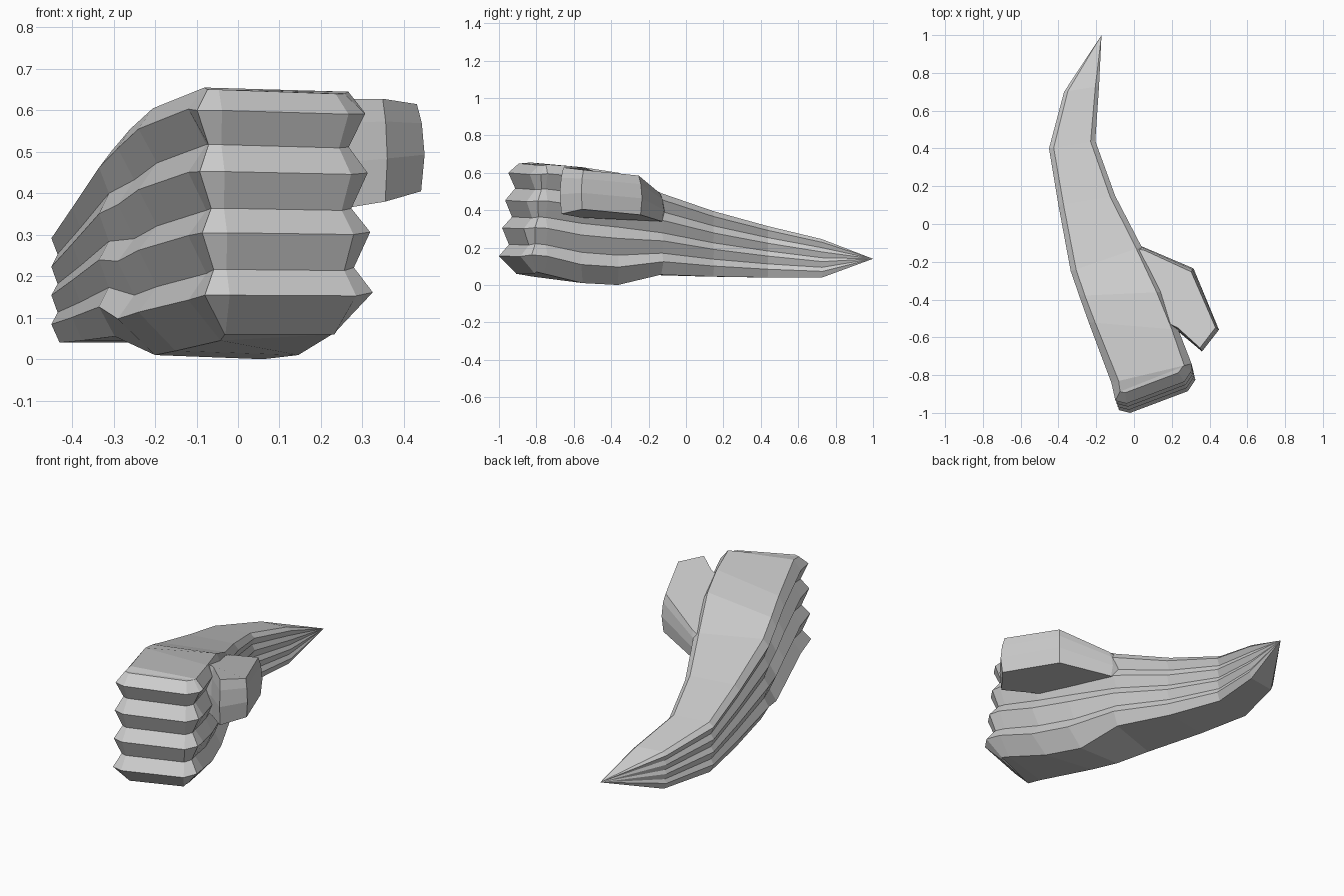
import bpy, bmesh
from mathutils import Vector as V

if "Cube" in bpy.data.objects:
    bpy.data.objects.remove(bpy.data.objects["Cube"])


def finish(name, bm):
    bmesh.ops.remove_doubles(bm, verts=bm.verts, dist=0.0005)
    bmesh.ops.recalc_face_normals(bm, faces=bm.faces)
    me = bpy.data.meshes.new(name)
    bm.to_mesh(me)
    bm.free()
    ob = bpy.data.objects.new(name, me)
    bpy.context.collection.objects.link(ob)
    return ob


def bridge(bm, a, b):
    n = len(a)
    for i in range(n):
        bm.faces.new((a[i], a[(i + 1) % n], b[(i + 1) % n], b[i]))


# Stations from knuckles to tip:
# left xy, right xy, top z left/right, bottom z left/right, groove/top/bottom inset
stations = [
    (-0.02, -1.00, 0.285, -0.885, .65, .64, .06, .06, .045, .05, .09),
    (-0.08, -0.985, 0.325, -0.825, .65, .64, .06, .07, .045, .05, .09),
    (-0.12, -0.84, 0.305, -0.74, .655, .645, .045, .06, .045, .04, .08),
    (-0.24, -0.52, 0.235, -0.56, .605, .63, .02, .01, .045, .035, .09),
    (-0.29, -0.38, 0.15, -0.36, .555, .60, .01, .0, .04, .03, .09),
    (-0.335, -0.25, 0.04, -0.12, .50, .49, .055, .055, .025, .03, .04),
    (-0.40, 0.10, -0.10, 0.15, .395, .395, .045, .045, .02, .027, .025),
    (-0.45, 0.40, -0.205, 0.44, .315, .315, .04, .04, .015, .025, .02),
    (-0.37, 0.70, -0.185, 0.73, .245, .245, .04, .04, .01, .02, .015),
    (-0.172, 1.00, -0.172, 1.00, .14, .14, .14, .14, 0, 0, 0),
]
# Levels from little finger to index finger: height fraction, kind of edge
levels = [(0, 'b'), (.16, 'p'), (.265, 'v'), (.415, 'p'), (.515, 'v'),
          (.665, 'p'), (.775, 'v'), (.915, 'p'), (1, 't')]
back = V((-0.35, 0.94))

# Fist and forearm: stacked ridged outlines
bm = bmesh.new()
rings = []
for t, kind in levels:
    left, right = [], []
    for i, (lx, ly, rx, ry, tl, tr, bl, br, v, top, bot) in enumerate(stations):
        inset = {'b': bot, 'p': 0, 'v': v, 't': top}[kind]
        l, r = V((lx, ly)), V((rx, ry))
        across = (r - l).normalized() if (r - l).length > 0 else V((0, 0))
        lean = back * (0.07 * max(t - .16, 0) if i < 2 else 0)
        for side, p, d, z0, z1 in ((left, l, across, bl, tl), (right, r, -across, br, tr)):
            if i == 0:
                d = back + d * 0.25
            elif i == 1:
                d = d * 0.8 + back * 0.6
            q = p + d * inset + lean
            side.append(bm.verts.new((q.x, q.y, z0 + (z1 - z0) * t)))
    rings.append((left, right))
loops = [l + r[::-1] for l, r in rings]
for a, b in zip(loops, loops[1:]):
    bridge(bm, a, b)
for l, r in (rings[0], rings[-1]):
    for i in range(len(l) - 1):
        bm.faces.new((l[i], l[i + 1], r[i + 1], r[i]))
finish("fist_and_forearm", bm)

# Thumb: x, y, bottom z, top z
outline = [(-0.02, -0.11, .34, .47), (0.045, -0.12, .34, .49), (0.315, -0.235, .375, .585),
           (0.45, -0.56, .405, .615), (0.36, -0.675, .38, .628),
           (0.235, -0.57, .36, .628), (0.08, -0.50, .36, .60)]
bm = bmesh.new()
c = V((0.2, -0.4))
rings = []
for t, inset in ((0, .01), (.42, 0), (.78, .008), (1, .022)):
    ring = []
    for x, y, z0, z1 in outline:
        p = V((x, y))
        p += (c - p).normalized() * inset
        ring.append(bm.verts.new((p.x, p.y, z0 + (z1 - z0) * t)))
    rings.append(ring)
for a, b in zip(rings, rings[1:]):
    bridge(bm, a, b)
bm.faces.new(rings[0])
bm.faces.new(rings[-1])
finish("thumb", bm)
